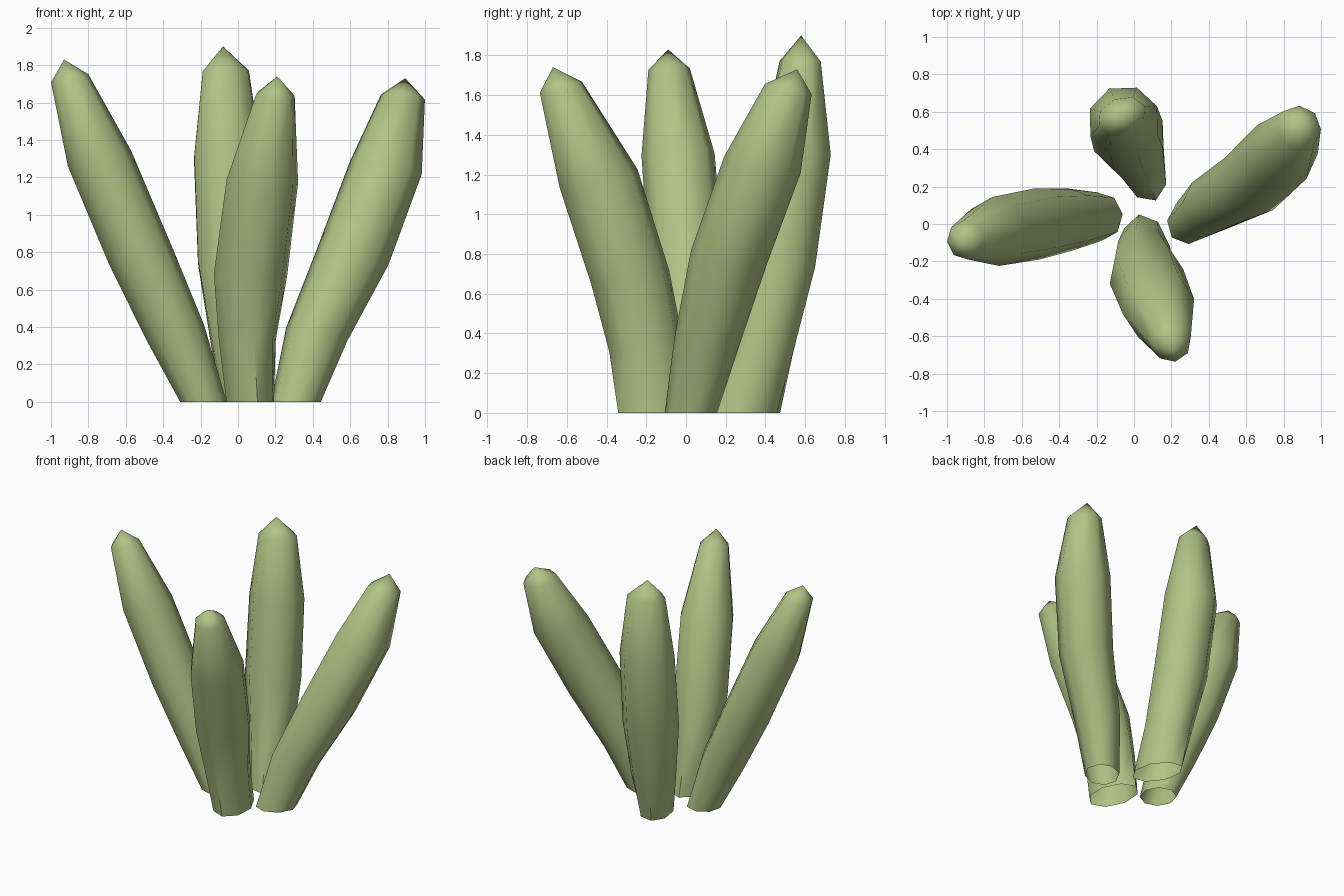
import bpy, bmesh, math
from mathutils import Vector

if "Cube" in bpy.data.objects:
    bpy.data.objects.remove(bpy.data.objects["Cube"])

SIDES = 8
TILT = 0.6  # how strongly rings lean square to the stalk

green = bpy.data.materials.new("leaf_green")
green.diffuse_color = (0.44, 0.55, 0.24, 1)
green.use_nodes = True
green.node_tree.nodes["Principled BSDF"].inputs["Base Color"].default_value = green.diffuse_color


def stalk(name, lean, rings, tip):
    """Open-bottomed tapering tube; ring = (x, y, z, radius along lean, radius across)."""
    u = Vector((lean[0], lean[1], 0)).normalized()
    v = Vector((-u.y, u.x, 0))
    centres = [Vector(r[:3]) for r in rings] + [Vector(tip)]
    bm = bmesh.new()
    loops = []
    for i, (x, y, z, ra, rb) in enumerate(rings):
        slope = Vector((0, 0, 0))
        if i:
            d = centres[i + 1] - centres[i - 1]
            slope = Vector((d.x / d.z, d.y / d.z, 0)) * TILT
        loop = []
        for k in range(SIDES):
            a = 2 * math.pi * k / SIDES
            off = u * (ra * math.cos(a)) + v * (rb * math.sin(a))
            off.z = -slope.dot(off)
            loop.append(bm.verts.new(centres[i] + off))
        loops.append(loop)
    top = bm.verts.new(tip)
    for k in range(SIDES):
        n = (k + 1) % SIDES
        for lo, hi in zip(loops, loops[1:]):
            bm.faces.new((lo[k], lo[n], hi[n], hi[k]))
        bm.faces.new((loops[-1][k], loops[-1][n], top))
    me = bpy.data.meshes.new(name)
    bm.to_mesh(me)
    bm.free()
    me.materials.append(green)
    ob = bpy.data.objects.new(name, me)
    bpy.context.collection.objects.link(ob)
    bpy.ops.object.select_all(action='DESELECT')
    ob.select_set(True)
    bpy.context.view_layer.objects.active = ob
    bpy.ops.object.shade_smooth_by_angle(angle=math.radians(50))


# Left leaf
stalk("left_leaf", (-1, -0.1), [
    (-0.185, 0.04, 0, 0.125, 0.13),
    (-0.335, 0.025, 0.37, 0.155, 0.165),
    (-0.52, 0.0, 0.78, 0.17, 0.19),
    (-0.74, -0.04, 1.30, 0.17, 0.185),
    (-0.90, -0.085, 1.73, 0.10, 0.105)], (-0.93, -0.09, 1.83))

# Back leaf
stalk("back_leaf", (-0.4, 0.9), [
    (0.04, 0.30, 0, 0.19, 0.12),
    (0.01, 0.38, 0.31, 0.17, 0.16),
    (-0.03, 0.47, 0.75, 0.19, 0.20),
    (-0.055, 0.55, 1.31, 0.19, 0.195),
    (-0.065, 0.575, 1.77, 0.10, 0.135)], (-0.08, 0.58, 1.90))

# Front leaf
stalk("front_leaf", (0.2, -1), [
    (0.065, -0.145, 0, 0.20, 0.13),
    (0.05, -0.20, 0.33, 0.19, 0.155),
    (0.067, -0.28, 0.68, 0.20, 0.20),
    (0.13, -0.44, 1.18, 0.20, 0.195),
    (0.20, -0.63, 1.64, 0.108, 0.105)], (0.21, -0.67, 1.74))

# Right leaf
stalk("right_leaf", (0.59, 0.54), [
    (0.31, 0.025, 0, 0.145, 0.12),
    (0.42, 0.105, 0.36, 0.165, 0.16),
    (0.615, 0.215, 0.78, 0.19, 0.19),
    (0.79, 0.385, 1.25, 0.19, 0.195),
    (0.882, 0.515, 1.63, 0.115, 0.12)], (0.895, 0.56, 1.73))
